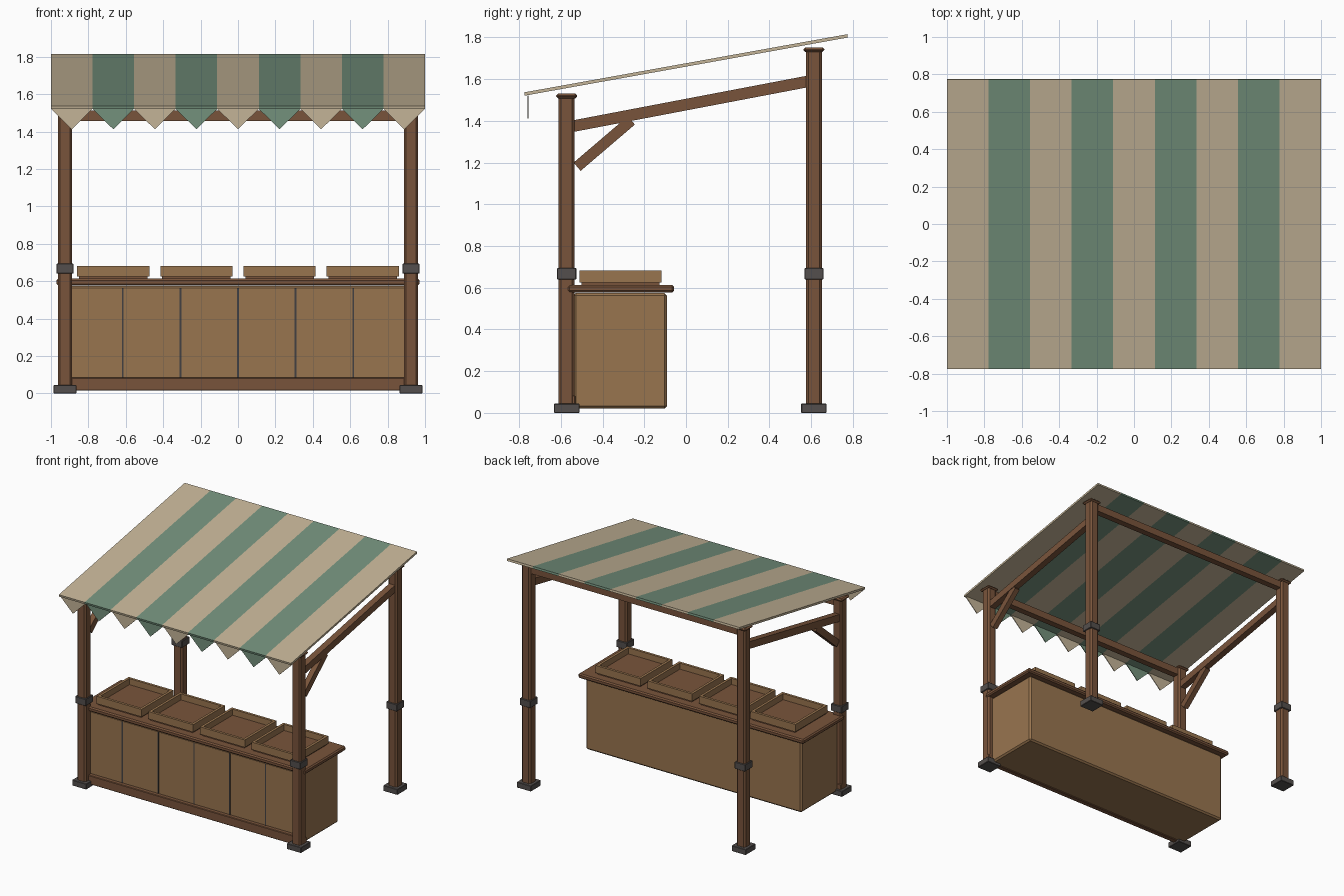
import bpy, bmesh, math

if "Cube" in bpy.data.objects:
    bpy.data.objects.remove(bpy.data.objects["Cube"])


def material(name, r, g, b):
    lin = [((c / 255 + 0.055) / 1.055) ** 2.4 for c in (r, g, b)]
    m = bpy.data.materials.new(name)
    m.diffuse_color = (*lin, 1)
    m.use_nodes = True
    m.node_tree.nodes["Principled BSDF"].inputs["Base Color"].default_value = m.diffuse_color
    return m


TIMBER = material("dark timber", 121, 84, 59)
PANEL = material("light wood", 153, 117, 79)
METAL = material("grey iron", 84, 79, 77)
SEAM = material("seam shadow", 66, 64, 66)
BEIGE = material("beige cloth", 196, 180, 151)
GREEN = material("green cloth", 116, 145, 124)


def finish(name, bm, mats, loc=(0, 0, 0), tilt=0, bevel=0):
    bmesh.ops.recalc_face_normals(bm, faces=bm.faces)
    me = bpy.data.meshes.new(name)
    bm.to_mesh(me)
    bm.free()
    for m in mats:
        me.materials.append(m)
    ob = bpy.data.objects.new(name, me)
    bpy.context.collection.objects.link(ob)
    ob.location = loc
    ob.rotation_euler.x = tilt
    if bevel:
        mod = ob.modifiers.new("chamfer", 'BEVEL')
        mod.width = bevel
        mod.segments = 1
    return ob


def box(name, loc, size, mat, tilt=0, bevel=0):
    bm = bmesh.new()
    bmesh.ops.create_cube(bm, size=1)
    bmesh.ops.scale(bm, vec=size, verts=bm.verts)
    return finish(name, bm, [mat], loc, tilt, bevel)


def span(name, x, y, z, mat, bevel=0):
    """Box from its lower and upper limits on each axis."""
    lim = (x, y, z)
    return box(name, [(a + b) / 2 for a, b in lim], [b - a for a, b in lim], mat, 0, bevel)


def beam(name, x, p, q, width, depth, mat):
    """Sloping timber in the yz plane from p to q."""
    dy, dz = q[0] - p[0], q[1] - p[1]
    return box(name, (x, (p[0] + q[0]) / 2, (p[1] + q[1]) / 2),
               (width, math.hypot(dy, dz), depth), mat, math.atan2(dz, dy))


PX, FY, BY = 0.925, -0.572, 0.613

# Posts with caps, iron collars and feet
for side, sx in (("left", -1), ("right", 1)):
    x = sx * PX
    for end, y, top in (("front", FY, 1.53), ("back", BY, 1.752)):
        n = f"{side}_{end}_"
        box(n + "post", (x, y, top / 2), (0.077, 0.077, top - 0.01), TIMBER, 0, 0.012)
        box(n + "post_cap", (x, y, top - 0.011), (0.1, 0.1, 0.022), TIMBER, 0, 0.009)
        box(n + "collar", (x, y, 0.667), (0.092, 0.092, 0.054), METAL, 0, 0.003)
        box(n + "foot", (x, y, 0.022), (0.122, 0.122, 0.044), METAL, 0, 0.003)
    # Sloping side rail and diagonal brace
    beam(side + "_side_rail", x, (-0.55, 1.373), (0.6, 1.592), 0.05, 0.055, TIMBER)
    beam(side + "_brace", x, (-0.522, 1.18), (-0.262, 1.402), 0.042, 0.052, TIMBER)

# Cross beams
for end, y, z in (("front", FY, 1.483), ("back", BY, 1.705)):
    box(end + "_cross_beam", (0, y, z), (2 * PX, 0.05, 0.056), TIMBER)

# Counter
span("counter_body", (-0.93, 0.93), (-0.54, -0.092), (0.02, 0.575), PANEL, 0.012)
span("counter_top", (-0.97, 0.97), (-0.567, -0.057), (0.577, 0.613), TIMBER, 0.009)
span("kick_board", (-0.963, 0.963), (-0.572, -0.53), (0.015, 0.084), TIMBER, 0.004)
for i in range(5):
    x = (i - 2) * 0.308
    span(f"plank_seam_{i + 1}", (x - 0.005, x + 0.005), (-0.543, -0.538), (0.08, 0.562), SEAM)

# Display trays: floor and four walls
HX, Y0, Y1, T = 0.193, -0.51, -0.117, 0.02
for i in range(4):
    cx = (i - 1.5) * 0.4445
    n = f"tray_{i + 1}_"
    span(n + "floor", (cx - HX + 0.01, cx + HX - 0.01), (Y0 + 0.01, Y1 - 0.01), (0.61, 0.635), TIMBER)
    z = (0.624, 0.682)
    span(n + "front_wall", (cx - HX, cx + HX), (Y0, Y0 + T), z, PANEL)
    span(n + "back_wall", (cx - HX, cx + HX), (Y1 - T, Y1), z, PANEL)
    for s, side in ((-1, "left"), (1, "right")):
        a, b = sorted((cx + s * HX, cx + s * (HX - T)))
        span(n + side + "_wall", (a, b), (Y0 + T, Y1 - T), z, PANEL)

# Striped canopy: one slab cut into nine stripes
W = 2 / 9
bm = bmesh.new()
bmesh.ops.create_cube(bm, size=1)
bmesh.ops.scale(bm, vec=(2, 1.574, 0.016), verts=bm.verts)
for i in range(1, 9):
    bmesh.ops.bisect_plane(bm, geom=bm.verts[:] + bm.edges[:] + bm.faces[:],
                           plane_co=(-1 + i * W, 0, 0), plane_no=(1, 0, 0))
for f in bm.faces:
    f.material_index = min(8, int((f.calc_center_median().x + 1) / W)) % 2
finish("canopy", bm, [BEIGE, GREEN], (0, 0, 1.668), math.radians(10.2))

# Pennants along the front edge
for i in range(9):
    x = -1 + (i + 0.5) * W
    bm = bmesh.new()
    tri = [bm.verts.new(p) for p in ((x - W / 2, -0.761, 1.521), (x + W / 2, -0.761, 1.521),
                                     (x, -0.761, 1.412))]
    face = bm.faces.new(tri)
    ext = bmesh.ops.extrude_face_region(bm, geom=[face])
    bmesh.ops.translate(bm, vec=(0, 0.006, 0),
                        verts=[v for v in ext["geom"] if isinstance(v, bmesh.types.BMVert)])
    if not face.is_valid or len(bm.faces) < 5:
        bm.faces.new(tri)
    finish(f"pennant_{i + 1}", bm, [GREEN if i % 2 else BEIGE])
